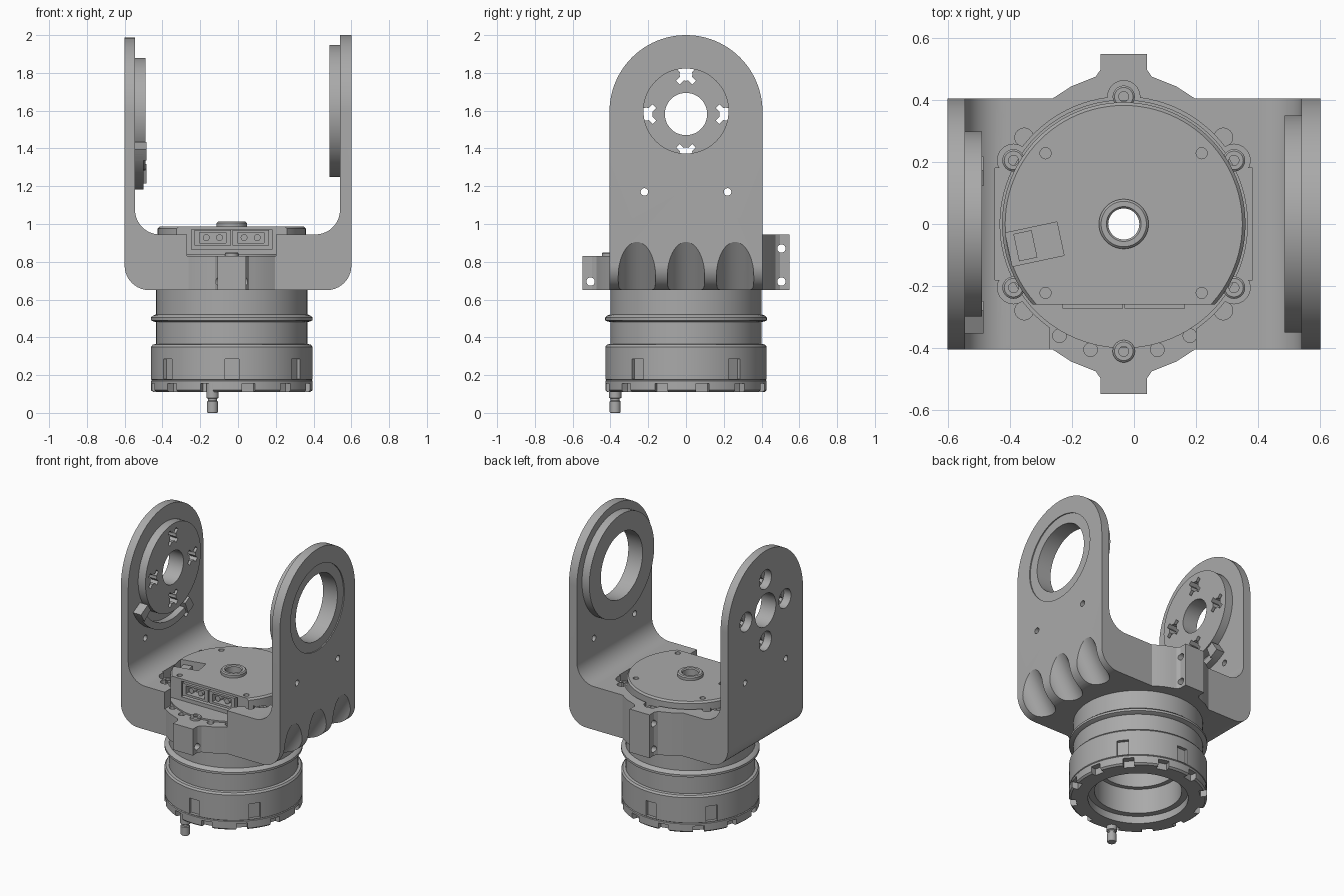
import bpy, bmesh, math
from mathutils import Vector, Matrix

if "Cube" in bpy.data.objects:
    bpy.data.objects.remove(bpy.data.objects["Cube"])

grey = bpy.data.materials.new("machined_grey")
grey.use_nodes = True
GREY = (0.40, 0.40, 0.40, 1)
grey.diffuse_color = GREY
grey.node_tree.nodes["Principled BSDF"].inputs["Base Color"].default_value = GREY

CX = -0.033  # actuator axis
MAP = {"x": lambda u, v, w: (w, u, v), "y": lambda u, v, w: (u, w, v), "z": lambda u, v, w: (u, v, w)}


def make(name, bm):
    bmesh.ops.recalc_face_normals(bm, faces=bm.faces)
    mesh = bpy.data.meshes.new(name)
    bm.to_mesh(mesh)
    bm.free()
    mesh.materials.append(grey)
    ob = bpy.data.objects.new(name, mesh)
    bpy.context.scene.collection.objects.link(ob)
    return ob


def arc(cu, cv, r, a0, a1, n=16):
    angles = [math.radians(a0 + (a1 - a0) * i / n) for i in range(n + 1)]
    return [(cu + r * math.cos(a), cv + r * math.sin(a)) for a in angles]


def prism(points, lo, hi, axis="z", name="cutter"):
    bm = bmesh.new()
    face = bm.faces.new([bm.verts.new(MAP[axis](u, v, lo)) for u, v in points])
    side = bmesh.ops.extrude_face_region(bm, geom=[face])["geom"]
    shift = Vector(MAP[axis](0, 0, hi - lo))
    bmesh.ops.translate(bm, verts=[g for g in side if isinstance(g, bmesh.types.BMVert)], vec=shift)
    return make(name, bm)


def disc(cu, cv, r, lo, hi, axis="z", name="cutter", n=32):
    return prism(arc(cu, cv, r, 0, 360, n)[:-1], lo, hi, axis, name)


def box(x0, x1, y0, y1, z0, z1, name="cutter"):
    return prism([(x0, y0), (x1, y0), (x1, y1), (x0, y1)], z0, z1, "z", name)


def lathe(profile, x, y, name, n=96):
    bm = bmesh.new()
    ring = [bm.verts.new((x + r, y, z)) for r, z in profile]
    edges = [bm.edges.new((ring[i], ring[(i + 1) % len(ring)])) for i in range(len(ring))]
    bmesh.ops.spin(bm, geom=ring + edges, cent=(x, y, 0), axis=(0, 0, 1), angle=math.tau, steps=n)
    bmesh.ops.remove_doubles(bm, verts=bm.verts, dist=1e-5)
    return make(name, bm)


def combine(target, tools, mode="DIFFERENCE"):
    bpy.context.view_layer.objects.active = target
    for tool in tools:
        mod = target.modifiers.new("cut", "BOOLEAN")
        mod.operation, mod.object, mod.solver = mode, tool, "EXACT"
        bpy.ops.object.modifier_apply(modifier=mod.name)
        bpy.data.objects.remove(tool)


def polar(r, deg):
    return CX + r * math.cos(math.radians(deg)), r * math.sin(math.radians(deg))


def turned(ob, deg, x=CX, y=0.0):
    ob.data.transform(Matrix.Translation((x, y, 0)) @ Matrix.Rotation(math.radians(deg), 4, "Z"))
    return ob


# Yoke: filleted U profile with rounded arm tops
outline = [(-0.6, 2.05)] + arc(-0.47, 0.78, 0.13, 180, 270) + arc(0.47, 0.78, 0.13, 270, 360)
outline += [(0.6, 2.05), (0.54, 2.05)] + arc(0.41, 1.075, 0.13, 0, -90)
outline += arc(-0.415, 1.075, 0.13, -90, -180) + [(-0.545, 2.05)]
yoke = prism(outline, -0.405, 0.405, "y", "yoke")
cuts = []
for x0, x1, zc in ((-0.7, -0.45, 1.582), (0.45, 0.7, 1.595)):
    top = arc(0, zc, 0.405, 180, 0, 48) + [(0.6, zc), (0.6, 2.3), (-0.6, 2.3), (-0.6, zc)]
    cuts.append(prism(top, x0, x1, "x"))
    cuts += [disc(y, 1.17, 0.02, x0, x1, "x", n=16) for y in (-0.22, 0.22)]
combine(yoke, cuts)

# Front and back bulge with clamp lugs
quarter = [(0.27, 0.38), (0.22, 0.41), (0.17, 0.443), (0.12, 0.463), (0.09, 0.475), (0.075, 0.497), (0.075, 0.547)]
back = quarter + [(-u, v) for u, v in reversed(quarter)]
lugs = [(CX + u, v) for u, v in back] + [(CX - u, -v) for u, v in back]
combine(yoke, [prism(lugs, 0.65, 0.945)], "UNION")

# Yoke pocket, front opening, lug bolt holes
SCREWS = [90, 30, -30, 210, 150]
cuts = [disc(CX, 0, 0.41, 0.83, 1.0, n=96), disc(CX, 0, 0.385, 0.6, 1.0, n=96),
        box(-0.27, 0.2, -0.7, -0.2, 0.83, 1.0), box(CX - 0.414, CX + 0.414, -0.18, 0.18, 0.831, 1.0)]
cuts += [disc(*polar(0.41, a), 0.052, 0.832, 1.0) for a in SCREWS]
cuts += [disc(*polar(0.425, a), 0.03, 0.88, 1.0) for a in (41, 139, 221, -41)]
cuts += [disc(y, z, 0.022, -0.2, 0.2, "x", n=20) for y, z in ((0.505, 0.695), (0.505, 0.87), (-0.505, 0.695))]
cuts += [disc(x, y, 0.022, 0.76, 0.9, n=20) for x, y in ((-0.24, -0.36), (0.18, -0.36), (-0.14, -0.405), (0.075, -0.405))]
# Scallops along the lower left side
tilt = math.radians(32)
for y in (-0.26, 0, 0.26):
    scallop = disc(0, 0, 0.1, -0.8, 0.8, n=48)
    base = Vector((0.6 + 0.1 / math.cos(tilt), y, 0.905))
    scallop.data.transform(Matrix.Translation(base) @ Matrix.Rotation(tilt, 4, "Y"))
    cuts.append(scallop)
# Arm bores
ZL, ZR = 1.598, 1.582
BOLTS = [(0.21 * math.cos(a), ZR + 0.21 * math.sin(a)) for a in (0, math.pi / 2, math.pi, math.pi * 1.5)]
cuts += [disc(0, ZL, 0.29, 0.5, 0.7, "x", n=64), disc(0, ZR, 0.112, -0.7, -0.5, "x", n=48)]
cuts += [disc(y, z, 0.065, -0.7, -0.5, "x") for y, z in BOLTS]
combine(yoke, cuts)

# Bearing ring on the left arm
bearing = disc(0, ZL, 0.35, 0.485, 0.54, "x", "bearing_ring", 72)
combine(bearing, [disc(0, ZL, 0.292, 0.53, 0.593, "x", n=72)], "UNION")
combine(bearing, [disc(0, ZL, 0.225, 0.4, 0.7, "x", n=72)])

# Output disc on the right arm with cross-shaped bolt openings
horn = disc(0, ZR, 0.298, -0.546, -0.49, "x", "output_disc", 72)
cuts = [disc(0, ZR, 0.112, -0.7, -0.4, "x", n=48)]
for y, z in BOLTS:
    cuts.append(disc(y, z, 0.034, -0.7, -0.4, "x", n=24))
    for a in (45, 135):
        bar = [(y + u, z + v) for u, v in arc(0, 0, 0.062, a - 13, a + 13, 1) + arc(0, 0, 0.062, a + 167, a + 193, 1)]
        cuts.append(prism(bar, -0.7, -0.4, "x"))
combine(horn, cuts)

# Curved stop below the output disc, with end blocks
prism(arc(0, ZR, 0.40, 212, 300, 24) + arc(0, ZR, 0.355, 300, 212, 24), -0.546, -0.5, "x", "stop_strip")
for i, a in enumerate((213, 298)):
    prism(arc(0, ZR, 0.40, a - 5, a + 5, 2) + arc(0, ZR, 0.315, a + 5, a - 5, 2), -0.546, -0.485, "x", f"stop_block_{i}")

# Actuator body
profile = [(0.31, 0.11), (0.415, 0.11), (0.427, 0.12), (0.427, 0.17), (0.422, 0.174), (0.427, 0.178), (0.427, 0.35),
           (0.418, 0.362), (0.4, 0.365), (0.4, 0.48), (0.417, 0.485), (0.428, 0.49), (0.428, 0.505), (0.417, 0.515),
           (0.4, 0.522), (0.4, 0.84), (0.05, 0.84), (0.05, 0.5), (0.24, 0.5), (0.24, 0.33), (0.27, 0.33), (0.27, 0.16),
           (0.31, 0.16)]
body = lathe(profile, CX, 0, "actuator_body")
cuts = [turned(box(0.405, 0.5, -0.037, 0.037, 0.18, 0.285), a) for a in (270, 37, -37, 90, 143, 217)]
cuts += [turned(box(0.385, 0.5, -0.035, 0.035, 0.05, 0.155), 12 + 30 * i) for i in range(12)]
combine(body, cuts)

# Locating pin
lathe([(0, 0), (0.025, 0), (0.029, 0.006), (0.029, 0.06), (0.024, 0.065), (0.024, 0.075), (0.033, 0.08),
       (0.033, 0.17), (0, 0.17)], -0.135, -0.375, "locating_pin", 24)

# Top cover with flat front, bore, recesses and screw holes
cover = lathe([(0.05, 0.82), (0.392, 0.82), (0.392, 0.975), (0.382, 0.987), (0.08, 0.987), (0.08, 1.005), (0.073, 1.012),
               (0.056, 1.012), (0.05, 1.005)], CX, 0, "top_cover")
cuts = [box(-0.6, 0.6, -0.6, -0.26, 0.7, 1.1), box(-0.245, 0.18, -0.4, -0.19, 0.865, 0.972),
        turned(box(-0.085, 0.085, -0.055, 0.055, 0.93, 1.1), 12, -0.32, -0.065)]
cuts += [disc(x, y, 0.018, 0.965, 1.1, n=16) for x in (-0.285, 0.218) for y in (-0.222, 0.228)]
combine(cover, cuts)
turned(box(-0.03, 0.03, -0.045, 0.045, 0.925, 0.96, "side_socket"), 12, -0.35, -0.07)

# Front connectors with paired contacts
for i, x in enumerate((-0.133, 0.067)):
    plug = box(x - 0.097, x + 0.097, -0.272, -0.18, 0.885, 0.968, f"connector_{i}")
    combine(plug, [box(x - 0.07, x + 0.07, -0.3, -0.21, 0.9, 0.955)])
    for dx in (-0.035, 0.035):
        disc(x + dx, 0.928, 0.018, -0.265, -0.2, "y", f"contact_{i}", 16)

# Screw bosses around the cover
for a in SCREWS + [270]:
    top = 0.845 if a == 270 else 0.92
    lathe([(0.016, 0.82), (0.036, 0.82), (0.036, top), (0.03, top + 0.005), (0.016, top + 0.005)],
          *polar(0.41, a), "screw_boss", 24)

# Smooth curved surfaces, keep machined edges crisp
bpy.ops.object.select_all(action="DESELECT")
for ob in bpy.context.scene.objects:
    if ob.type == "MESH":
        ob.select_set(True)
        bpy.context.view_layer.objects.active = ob
bpy.ops.object.shade_smooth_by_angle(angle=math.radians(30))
